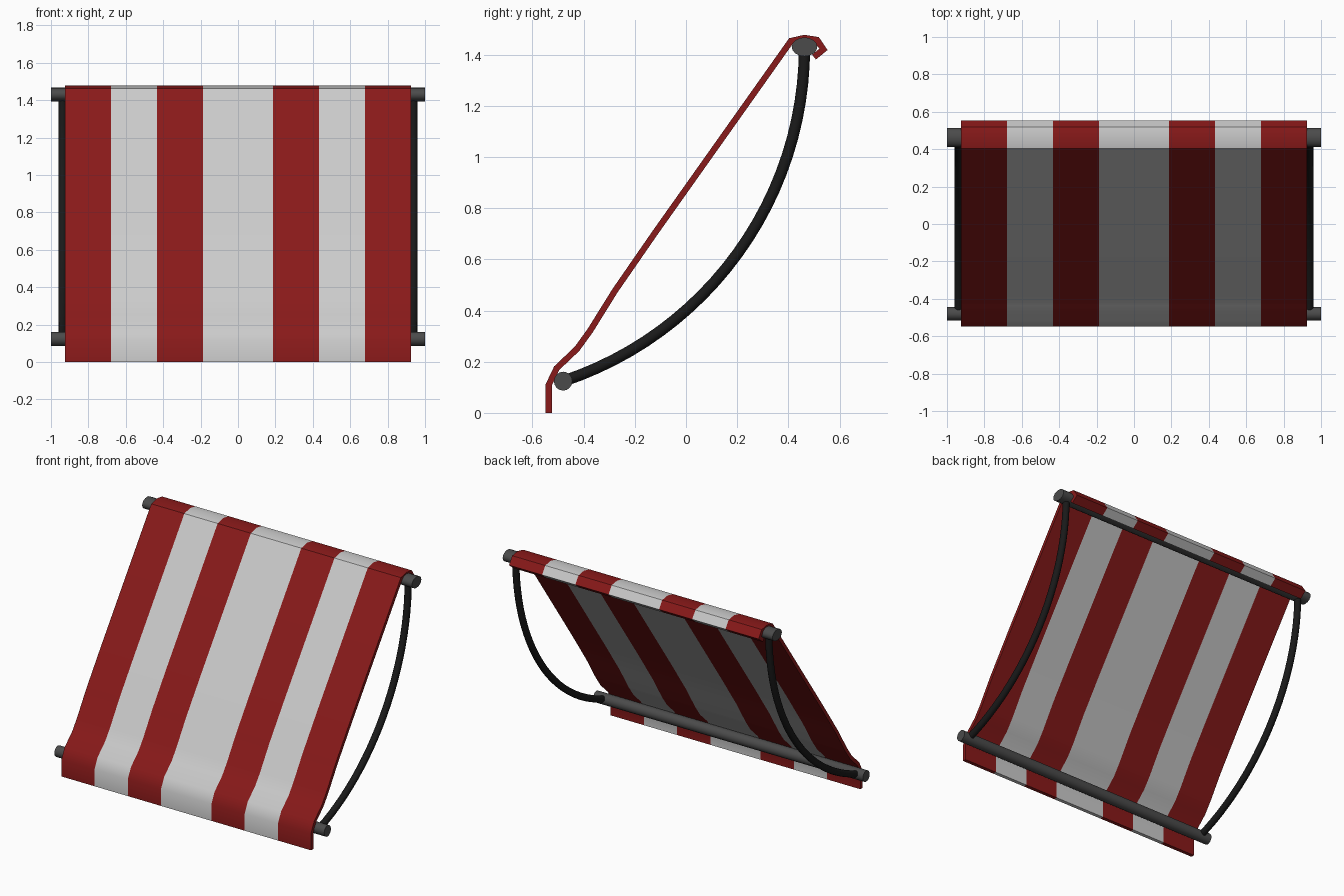
import bpy, bmesh
from math import radians, pi, cos, sin

if "Cube" in bpy.data.objects:
    bpy.data.objects.remove(bpy.data.objects["Cube"])


def material(name, r, g, b):
    m = bpy.data.materials.new(name)
    m.diffuse_color = (r, g, b, 1)
    m.use_nodes = True
    m.node_tree.nodes["Principled BSDF"].inputs["Base Color"].default_value = m.diffuse_color
    return m


RED = material("red_cloth", 0.25, 0.01, 0.01)
WHITE = material("white_cloth", 0.8, 0.8, 0.8)
ROD = material("rod_grey", 0.07, 0.07, 0.07)
ARM = material("arm_black", 0.01, 0.01, 0.01)


def finish(ob, angle):
    bpy.ops.object.select_all(action='DESELECT')
    ob.select_set(True)
    bpy.context.view_layer.objects.active = ob
    for mod in list(ob.modifiers):
        bpy.ops.object.modifier_apply(modifier=mod.name)
    bpy.ops.object.shade_smooth_by_angle(angle=radians(angle))


# Striped canopy cloth: side profile swept across the stripe edges
profile = [(-0.536, 0), (-0.536, 0.11), (-0.505, 0.175), (-0.426, 0.25),
           (-0.374, 0.322), (-0.277, 0.478), (-0.12, 0.705), (0.41, 1.453),
           (0.463, 1.465), (0.512, 1.457), (0.537, 1.42), (0.50, 1.39)]
stripes = [-0.925, -0.68, -0.433, -0.187, 0.187, 0.433, 0.68, 0.925]
bm = bmesh.new()
grid = [[bm.verts.new((x, y, z)) for y, z in profile] for x in stripes]
for i in range(len(stripes) - 1):
    for j in range(len(profile) - 1):
        f = bm.faces.new((grid[i][j], grid[i + 1][j],
                          grid[i + 1][j + 1], grid[i][j + 1]))
        f.material_index = i % 2
mesh = bpy.data.meshes.new("canopy_cloth")
bm.to_mesh(mesh)
bm.free()
mesh.materials.append(RED)
mesh.materials.append(WHITE)
cloth = bpy.data.objects.new("canopy_cloth", mesh)
bpy.context.collection.objects.link(cloth)
solid = cloth.modifiers.new("thickness", 'SOLIDIFY')
solid.thickness = 0.024
solid.offset = 0
solid.use_even_offset = True
finish(cloth, 30)


# Horizontal rods; the top one is slightly flattened
def rod(name, y, z, ry, rz):
    bpy.ops.mesh.primitive_cylinder_add(vertices=16, radius=1, depth=2,
                                        location=(0, y, z), rotation=(0, pi / 2, 0))
    ob = bpy.context.object
    ob.name = name
    ob.scale = (rz, ry, 1)
    ob.data.materials.append(ROD)
    finish(ob, 40)


rod("top_rod", 0.463, 1.43, 0.05, 0.037)
rod("bottom_rod", -0.48, 0.124, 0.036, 0.037)


# Curved side arms: tube following a circular arc between the rods
def arm(name, x, radius=0.022, big=1.376, steps=24, sides=12):
    bm = bmesh.new()
    rings = []
    for i in range(steps + 1):
        a = radians(-71.7) * (1 - i / steps)
        ring = []
        for k in range(sides):
            t = 2 * pi * k / sides
            r = big + radius * cos(t)
            ring.append(bm.verts.new((x + radius * sin(t),
                                      -0.913 + r * cos(a), 1.43 + r * sin(a))))
        rings.append(ring)
    for p, q in zip(rings, rings[1:]):
        for k in range(sides):
            n = (k + 1) % sides
            bm.faces.new((p[k], p[n], q[n], q[k]))
    bm.faces.new(rings[0])
    bm.faces.new(rings[-1])
    bmesh.ops.recalc_face_normals(bm, faces=bm.faces)
    mesh = bpy.data.meshes.new(name)
    bm.to_mesh(mesh)
    bm.free()
    mesh.materials.append(ARM)
    ob = bpy.data.objects.new(name, mesh)
    bpy.context.collection.objects.link(ob)
    finish(ob, 40)


arm("left_arm", -0.938)
arm("right_arm", 0.938)
